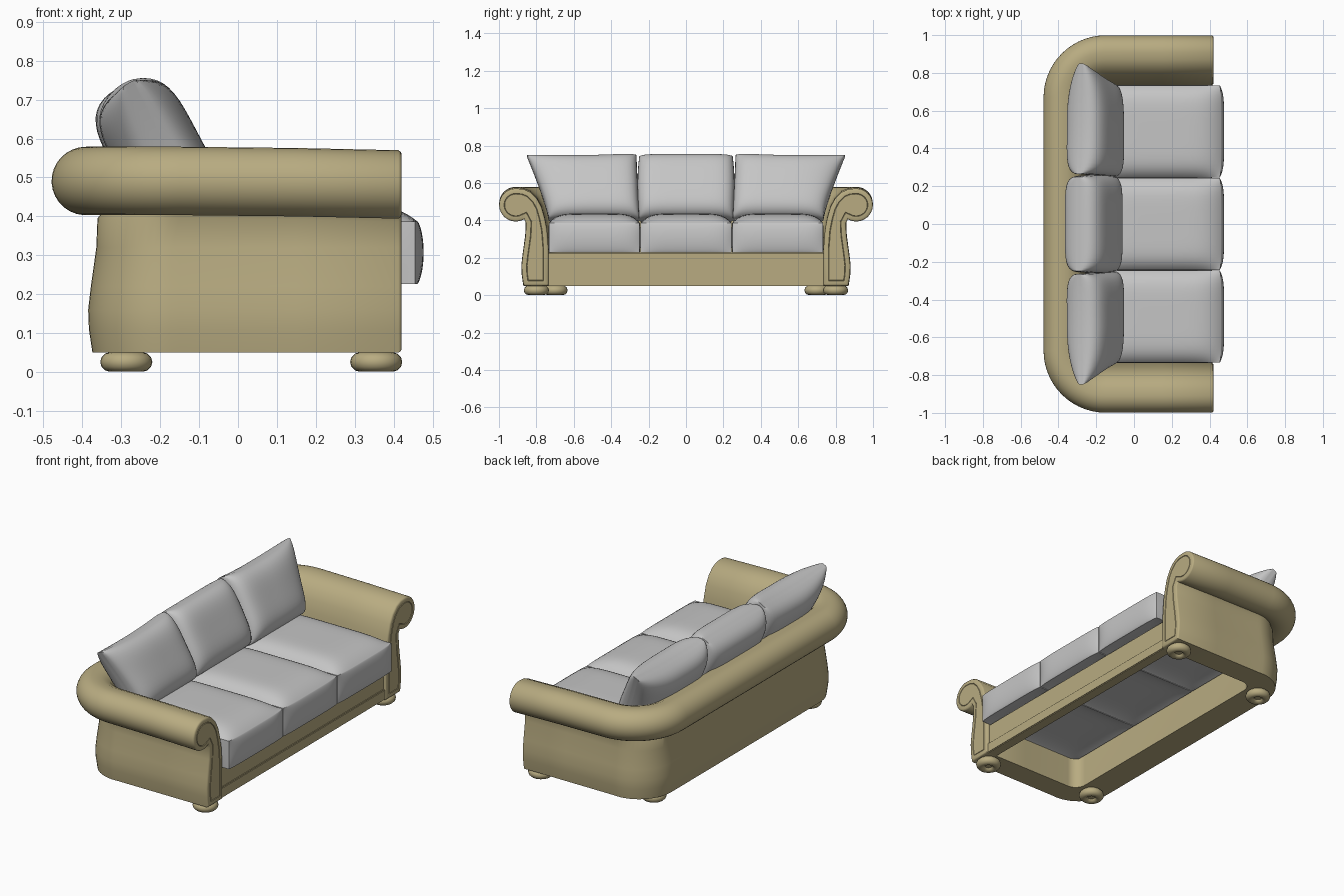
import bpy, bmesh, math
from mathutils import Vector

if "Cube" in bpy.data.objects:
    bpy.data.objects.remove(bpy.data.objects["Cube"])


def material(name, color):
    m = bpy.data.materials.new(name)
    m.use_nodes = True
    m.diffuse_color = color
    bsdf = m.node_tree.nodes["Principled BSDF"]
    bsdf.inputs["Base Color"].default_value = color
    bsdf.inputs["Roughness"].default_value = 0.8
    return m


TAN = material("tan fabric", (0.48, 0.41, 0.22, 1))
GREY = material("grey fabric", (0.56, 0.56, 0.56, 1))


def finish(bm, name, mat, angle=40):
    bmesh.ops.recalc_face_normals(bm, faces=bm.faces[:])
    me = bpy.data.meshes.new(name)
    bm.to_mesh(me)
    bm.free()
    me.materials.append(mat)
    ob = bpy.data.objects.new(name, me)
    bpy.context.collection.objects.link(ob)
    bpy.ops.object.select_all(action='DESELECT')
    ob.select_set(True)
    bpy.context.view_layer.objects.active = ob
    bpy.ops.object.shade_smooth_by_angle(angle=math.radians(angle))
    return ob


def soft_block(name, shape, cuts=23):
    """Gridded cube whose points (-1..1) are placed by the shape function."""
    bm = bmesh.new()
    bmesh.ops.create_cube(bm, size=2)
    bmesh.ops.subdivide_edges(bm, edges=bm.edges[:], cuts=cuts, use_grid_fill=True)
    for v in bm.verts:
        a, b, c = (math.sin(t * math.pi / 2) for t in v.co)
        v.co = shape(a, b, c)
    return finish(bm, name, GREY)


def box(name, lo, hi, mat, bevel):
    bm = bmesh.new()
    bmesh.ops.create_cube(bm, size=1)
    for v in bm.verts:
        v.co = [l + (t + 0.5) * (h - l) for t, l, h in zip(v.co, lo, hi)]
    bmesh.ops.bevel(bm, geom=bm.edges[:], offset=bevel, segments=2, affect='EDGES')
    return finish(bm, name, mat)


# Rolled arm profile as (outward distance, height): inner side, roll, outer side
profile = [(.735, .05), (.735, .25), (.743, .35), (.755, .42), (.772, .48),
           (.797, .525), (.832, .56), (.87, .576)]
for i in range(19):
    t = math.radians(90 - 210 * i / 18)
    profile.append((.91 + .089 * math.cos(t), .491 + .088 * math.sin(t)))
wall_start = len(profile)
profile += [(.855, .395), (.858, .32), (.872, .22), (.879, .16), (.877, .11), (.868, .05)]

# Arms and back: profile swept along a U with round back corners
CORNER_X, CORNER_Y, FRONT = -.15, .67, .412
stations = [(FRONT, -CORNER_Y, -90), (.15, -CORNER_Y, -90)]
stations += [(CORNER_X, -CORNER_Y, -90 - 90 * i / 14) for i in range(15)]
stations += [(x, -y, -a) for x, y, a in reversed(stations)]
bm = bmesh.new()
rings = []
for x, y, deg in stations:
    ca, sa = math.cos(math.radians(deg)), math.sin(math.radians(deg))
    ring = []
    for i, (d, z) in enumerate(profile):
        # The back wall stands further out, and the arms dip toward the front
        if i >= wall_start:
            d += .026 * max(0, -ca)
        dip = .009 * max(0, x) / FRONT if z > .39 else 0
        ring.append(bm.verts.new((x + (d - CORNER_Y) * ca, y + (d - CORNER_Y) * sa, z - dip)))
    rings.append(ring)
n = len(profile)
for r, s in zip(rings, rings[1:]):
    for i in range(n):
        j = (i + 1) % n
        bm.faces.new((r[i], r[j], s[j], s[i]))
caps = [bm.faces.new(rings[0]), bm.faces.new(rings[-1])]
bmesh.ops.recalc_face_normals(bm, faces=bm.faces[:])
# Rounded front rim, then a finely grooved scroll panel
for cap in caps:
    for width, depth in ((.003, .005), (.005, .003), (.018, 0), (.002, -.003), (.002, .003)):
        bmesh.ops.inset_region(bm, faces=[cap], thickness=width, depth=depth,
                               use_even_offset=True)
finish(bm, "arms_and_back", TAN, 35)

# Front rail in two steps
box("front_rail_upper", (.35, -.74, .105), (.404, .74, .225), TAN, .003)
box("front_rail_lower", (.35, -.74, .05), (.412, .74, .11), TAN, .004)

# Bun feet
for label, x, y in (("front", .355, .80), ("back", -.287, .70)):
    for side, s in (("left", 1), ("right", -1)):
        bm = bmesh.new()
        loops = []
        for i in range(24):
            t = math.tau * i / 24
            loops.append([])
            for k in range(12):
                p = math.tau * k / 12
                r = .042 + .025 * math.cos(p)
                loops[-1].append(bm.verts.new((x + r * math.cos(t), s * y + r * math.sin(t),
                                               .026 + .025 * math.sin(p))))
        for i in range(24):
            a, b = loops[i], loops[(i + 1) % 24]
            for k in range(12):
                bm.faces.new((a[k], a[k - 1], b[k - 1], b[k]))
        core = bmesh.ops.create_cone(bm, cap_ends=True, segments=24,
                                     radius1=.035, radius2=.035, depth=.035)
        bmesh.ops.translate(bm, verts=core["verts"], vec=(x, s * y, .0335))
        finish(bm, f"{label}_{side}_foot", TAN)


# Seat cushions: boxed sides, crowned top, bulging front
def seat_shape(center):
    def shape(a, b, c):
        crown = (1 - a ** 6) * (1 - b ** 6)
        x = .125 + .33 * a
        y = center + .2425 * b
        z = .307 + .08 * c
        z += crown * (.05 if c > 0 else .018) * abs(c) ** 3
        if a > 0:
            x += a ** 6 * (1 - b ** 6) * (.006 + .016 * (1 - c * c) ** .7)
        y += .004 * b ** 5 * (1 - c * c) * (1 - a ** 6)
        return Vector((x, y, z))
    return shape


for label, center in (("right", -.49), ("middle", 0), ("left", .49)):
    soft_block(f"{label}_seat_cushion", seat_shape(center))


# Back cushions: leaning pillows, the side ones flare to a thin outer top corner
TILT = math.radians(28)
UP = Vector((-math.sin(TILT), 0, math.cos(TILT)))
OUT = Vector((math.cos(TILT), 0, math.sin(TILT)))


def back_shape(side):
    def shape(a, b, c):
        h = (b + 1) / 2
        puff = max(0, 1 - abs(a) ** 6) ** .35 * max(0, 1 - abs(b) ** 4) ** .42
        if side:
            outer = max(0, a * side)
            y_in, y_out = .25 + .015 * h, .735 + .115 * h ** 1.3
            t = (a * side + 1) / 2
            y = side * (y_in + (y_out - y_in) * t)
            puff *= 1 - .5 * outer ** 2 * (.3 + .7 * h)
            sag = .014 * h * (1 - a * a)
            shift = .012 * outer ** 2 * h - .012
        else:
            y = a * (.25 + .01 * (1 - b * b))
            sag, shift = .008 * h, -.02
        thick = .012 + (.094 if c > 0 else .108) * puff
        base = Vector((-.10 + shift, y, .405))
        return base + UP * (.383 * h - sag) + OUT * (thick * c)
    return shape


for label, side in (("right", -1), ("middle", 0), ("left", 1)):
    soft_block(f"{label}_back_cushion", back_shape(side))
